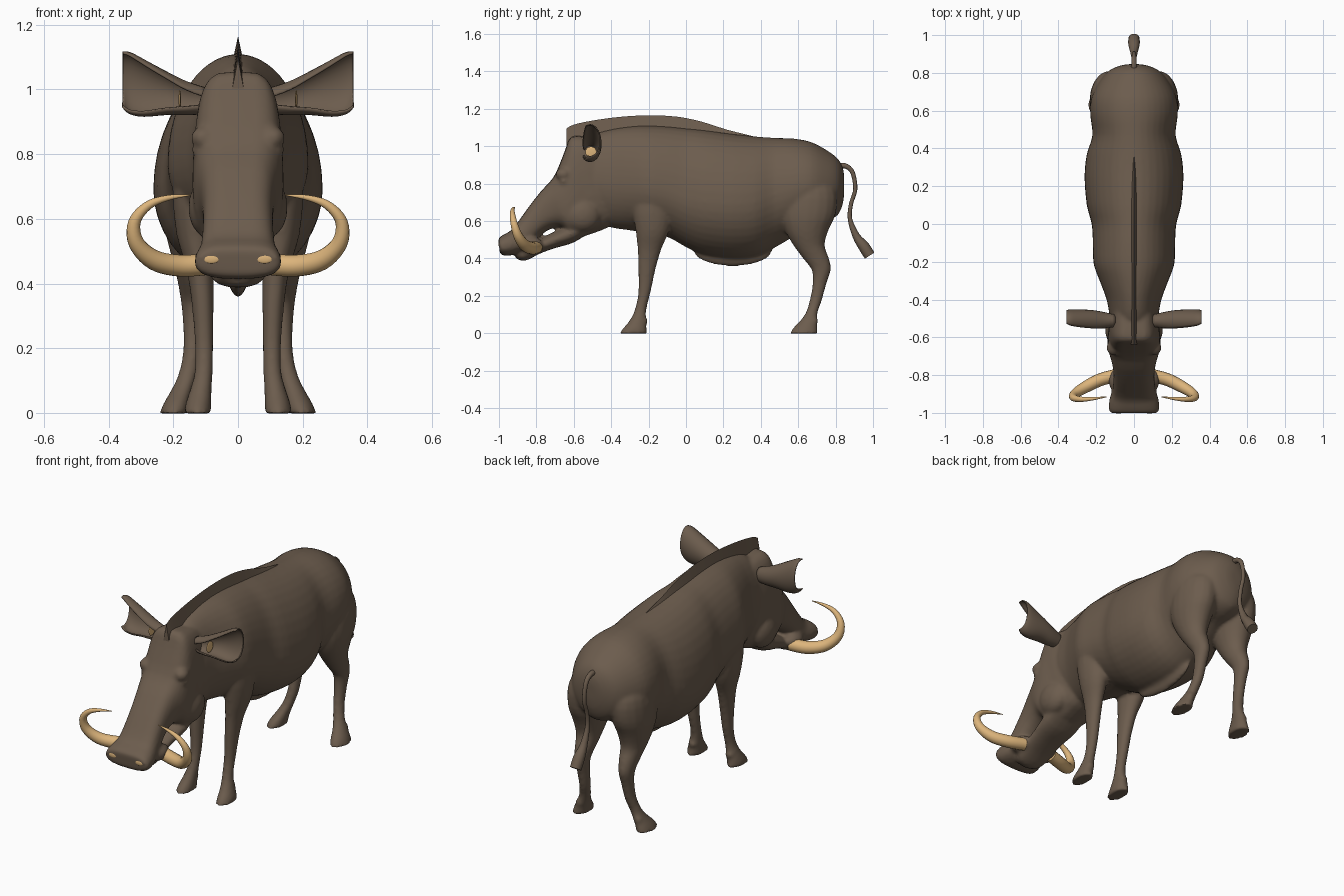
import bpy, bmesh, math
from mathutils import Vector

if "Cube" in bpy.data.objects:
    bpy.data.objects.remove(bpy.data.objects["Cube"])


def material(name, rgb):
    m = bpy.data.materials.new(name)
    m.diffuse_color = (*rgb, 1)
    m.use_nodes = True
    m.node_tree.nodes["Principled BSDF"].inputs["Base Color"].default_value = m.diffuse_color
    return m


HIDE = material("brown hide", (0.150, 0.108, 0.075))
IVORY = material("tan ivory", (0.72, 0.46, 0.20))


def finish(name, bm, mat=HIDE, angle=60):
    bmesh.ops.recalc_face_normals(bm, faces=bm.faces)
    me = bpy.data.meshes.new(name)
    bm.to_mesh(me)
    bm.free()
    me.materials.append(mat)
    ob = bpy.data.objects.new(name, me)
    bpy.context.collection.objects.link(ob)
    bpy.ops.object.select_all(action='DESELECT')
    ob.select_set(True)
    bpy.context.view_layer.objects.active = ob
    bpy.ops.object.shade_smooth_by_angle(angle=math.radians(angle))
    return ob


def smooth_keys(keys, steps):
    """Catmull-Rom interpolation of parameter tuples."""
    out = []
    for i in range(len(keys) - 1):
        a, b, c, d = (keys[max(0, min(len(keys) - 1, i + k))] for k in (-1, 0, 1, 2))
        for s in range(steps):
            t = s / steps
            out.append([0.5 * (2 * q + (r - p) * t + (2 * p - 5 * q + 4 * r - w) * t * t
                               + (3 * q - p - 3 * r + w) * t ** 3)
                        for p, q, r, w in zip(a, b, c, d)])
    return out + [list(keys[-1])]


def skin(name, rings, mat=HIDE, side=1, closed=True, angle=60):
    """Join rings of points into one surface."""
    bm = bmesh.new()
    rows = [[bm.verts.new((side * p[0], p[1], p[2])) for p in r] for r in rings]
    n = len(rows[0])
    for a, b in zip(rows, rows[1:]):
        for i in range(n if closed else n - 1):
            j = (i + 1) % n
            bm.faces.new((a[i], a[j], b[j], b[i]))
    if closed:
        bm.faces.new(rows[0])
        bm.faces.new(rows[-1])
    return finish(name, bm, mat, angle)


def angles(n):
    return [2 * math.pi * i / n for i in range(n)]


def rounded(v, p):
    return math.copysign(abs(v) ** p, v)


def trunk_ring(k, n=40, up=1.0, low=1.15):
    y, top, bot, w, zc = k
    return [(w * rounded(math.cos(a), up if math.sin(a) > 0 else low), y,
             zc + ((top - zc) if math.sin(a) > 0 else (zc - bot)) * math.sin(a)) for a in angles(n)]


def head_ring(k, n=28):
    yt, zt, yb, zb, w = k
    return [(w * rounded(math.cos(a), .5 if math.sin(a) > 0 else .75),
             (yt + yb) / 2 + (yt - yb) / 2 * rounded(math.sin(a), .85),
             (zt + zb) / 2 + (zt - zb) / 2 * rounded(math.sin(a), .85)) for a in angles(n)]


def leg_ring(k, n=18):
    z, y, ry, x, rx = k
    return [(x + rx * math.cos(a), y + ry * math.sin(a), z) for a in angles(n)]


def tube(name, keys, mat=HIDE, side=1, steps=4, n=12):
    """Round tube along (x, y, z, radius) keys."""
    pts = smooth_keys(keys, steps)
    rings, nrm = [], None
    for i, p in enumerate(pts):
        t = (Vector(pts[min(i + 1, len(pts) - 1)][:3]) - Vector(pts[max(i - 1, 0)][:3])).normalized()
        nrm = nrm or Vector((0.3, 1, 0.2)).cross(t)
        nrm = (nrm - t * nrm.dot(t)).normalized()
        b = t.cross(nrm)
        rings.append([Vector(p[:3]) + p[3] * (nrm * math.cos(a) + b * math.sin(a)) for a in angles(n)])
    return skin(name, rings, mat, side)


def blob(name, loc, radii, mat=HIDE):
    bm = bmesh.new()
    bmesh.ops.create_uvsphere(bm, u_segments=16, v_segments=10, radius=1)
    for v in bm.verts:
        v.co = Vector([c * r for c, r in zip(v.co, radii)]) + Vector(loc)
    return finish(name, bm, mat)


# trunk: y, top, bottom, half width, widest height
body = [(-.58, 1.00, .66, .09, .84), (-.50, 1.06, .60, .125, .82), (-.40, 1.09, .565, .145, .80),
        (-.30, 1.105, .55, .182, .79), (-.21, 1.11, .535, .214, .78), (-.10, 1.105, .515, .218, .76),
        (0, 1.095, .46, .224, .72), (.10, 1.085, .418, .25, .70), (.25, 1.065, .398, .262, .69),
        (.37, 1.052, .41, .25, .70), (.47, 1.045, .455, .220, .74), (.58, 1.04, .52, .232, .77),
        (.67, 1.022, .58, .225, .78), (.75, .98, .60, .185, .78), (.81, .935, .63, .135, .78),
        (.838, .885, .69, .075, .79), (.846, .84, .75, .03, .79)]
# upper head: top point y z, bottom point y z, half width
head = [(-.46, 1.04, -.37, .61, .115), (-.57, 1.055, -.43, .56, .13), (-.62, 1.045, -.48, .54, .134),
        (-.65, .97, -.54, .52, .14), (-.705, .84, -.60, .51, .138), (-.775, .76, -.67, .565, .118),
        (-.845, .67, -.75, .545, .108), (-.925, .56, -.83, .475, .114), (-.97, .53, -.89, .43, .130),
        (-.995, .515, -.96, .413, .134), (-1.003, .50, -.995, .425, .126)]
# lower jaw hangs slightly open below the muzzle
jaw = [(-.50, .61, .55, .10, .58), (-.60, .585, .485, .112, .54), (-.70, .545, .455, .10, .50),
       (-.78, .505, .426, .092, .465), (-.86, .465, .387, .085, .425), (-.91, .44, .40, .05, .42)]
parts = [skin("body", [trunk_ring(k) for k in smooth_keys(body, 3)]),
         skin("head", [head_ring(k) for k in smooth_keys(head, 3)]),
         skin("lower_jaw", [trunk_ring(k, 20, .85, .85) for k in smooth_keys(jaw, 3)]),
         blob("belly_keel", (0, .25, .44), (.032, .21, .082))]

# leg keys: z, y, y radius, x, x radius
FRONT = [(.82, -.17, .08, .13, .05), (.68, -.18, .105, .135, .066), (.55, -.18, .09, .13, .06),
         (.45, -.195, .064, .118, .043), (.35, -.208, .048, .11, .035), (.22, -.222, .033, .105, .029),
         (.13, -.242, .031, .106, .028), (.07, -.257, .044, .115, .034), (.03, -.272, .062, .122, .040),
         (-.002, -.282, .075, .125, .043)]
HIND = [(.87, .66, .07, .10, .07), (.76, .66, .145, .125, .10), (.64, .652, .150, .135, .10),
        (.55, .645, .117, .138, .085), (.47, .658, .084, .138, .064), (.40, .695, .070, .137, .049),
        (.34, .723, .052, .138, .038), (.27, .715, .038, .138, .032), (.18, .695, .033, .142, .029),
        (.11, .672, .032, .158, .030), (.065, .655, .047, .176, .034), (.03, .638, .064, .19, .040),
        (-.002, .63, .075, .198, .045)]

for side, tag in ((1, "left"), (-1, "right")):
    for nm, keys in (("front_leg", FRONT), ("hind_leg", HIND)):
        parts.append(skin(f"{nm}_{tag}", [leg_ring(k) for k in smooth_keys(keys, 3)], side=side))
    # dewclaws, brow, eye, cheek and lip swellings
    for nm, (x, y, z), radii in (
            ("front_dewclaw", (.115, -.225, .065), (.026, .022, .02)),
            ("hind_dewclaw", (.18, .685, .065), (.026, .022, .02)),
            ("brow", (.108, -.655, .85), (.038, .042, .035)),
            ("eye", (.115, -.65, .812), (.028, .03, .024)),
            ("cheek", (.09, -.555, .635), (.064, .10, .095)),
            ("lip", (.09, -.83, .475), (.045, .065, .042))):
        parts.append(blob(f"{nm}_{tag}", (side * x, y, z), radii))

# fuse trunk, head and limbs into one smooth skin
bpy.ops.object.select_all(action='DESELECT')
for p in parts:
    p.select_set(True)
bpy.context.view_layer.objects.active = parts[0]
bpy.ops.object.join()
hide = bpy.context.active_object
hide.name = "body_head_and_legs"
mod = hide.modifiers.new("fuse", 'REMESH')
mod.mode = 'VOXEL'
mod.voxel_size = .01
relax = hide.modifiers.new("relax", 'SMOOTH')
relax.factor = .5
relax.iterations = 6
for m in ("fuse", "relax"):
    bpy.ops.object.modifier_apply(modifier=m)
bpy.ops.object.shade_smooth_by_angle(angle=math.radians(60))

# mane: thin crest along the spine (y, base, top)
mane = [(-.638, 1.0, 1.095), (-.60, 1.02, 1.115), (-.50, 1.03, 1.137), (-.35, 1.06, 1.157),
        (-.20, 1.08, 1.165), (-.05, 1.08, 1.158), (.08, 1.07, 1.132), (.22, 1.05, 1.088), (.36, 1.03, 1.053)]
skin("mane", [[(-.018, y, b), (0, y, t), (.018, y, b)] for y, b, t in smooth_keys(mane, 3)], angle=30)

# tail with a tuft at the end
tube("tail", [(0, .80, .89, .016), (0, .85, .895, .014), (0, .89, .86, .012), (0, .905, .77, .011),
              (0, .882, .69, .011), (0, .877, .61, .012), (0, .91, .52, .02), (0, .95, .465, .03),
              (0, .982, .415, .03)])

# ear cup: x, centre z, y radius, z radius, half opening angle
EAR = [(.10, .965, .030, .038, .3), (.16, .973, .044, .050, .55), (.22, .988, .054, .064, .8),
       (.29, 1.004, .058, .086, 1.0), (.335, 1.02, .058, .093, 1.15), (.356, 1.03, .054, .084, 1.3)]
TUSK = [(.09, -.80, .46, .034), (.18, -.825, .455, .034), (.26, -.865, .473, .031), (.314, -.90, .525, .025),
        (.32, -.92, .59, .019), (.28, -.928, .64, .014), (.22, -.925, .664, .009), (.145, -.915, .674, .002)]

for side, tag in ((1, "left"), (-1, "right")):
    # ears: open cups facing forward and outward
    rings = []
    for x, zc, ry, rz, gap in smooth_keys(EAR, 3):
        arc = [gap + (2 * math.pi - 2 * gap) * i / 18 for i in range(19)]
        rings.append([(x, -.513 - ry * math.cos(a), zc + rz * math.sin(a)) for a in arc])
    ear = skin("ear_" + tag, rings, side=side, closed=False)
    mod = ear.modifiers.new("thickness", 'SOLIDIFY')
    mod.thickness = .006
    mod.offset = 0
    blob("inner_ear_" + tag, (side * .18, -.508, .968), (.004, .03, .03), IVORY)

    tube("tusk_" + tag, TUSK, IVORY, side, steps=5, n=14)
    blob("nostril_" + tag, (side * .082, -.998, .476), (.026, .0045, .014), IVORY)
